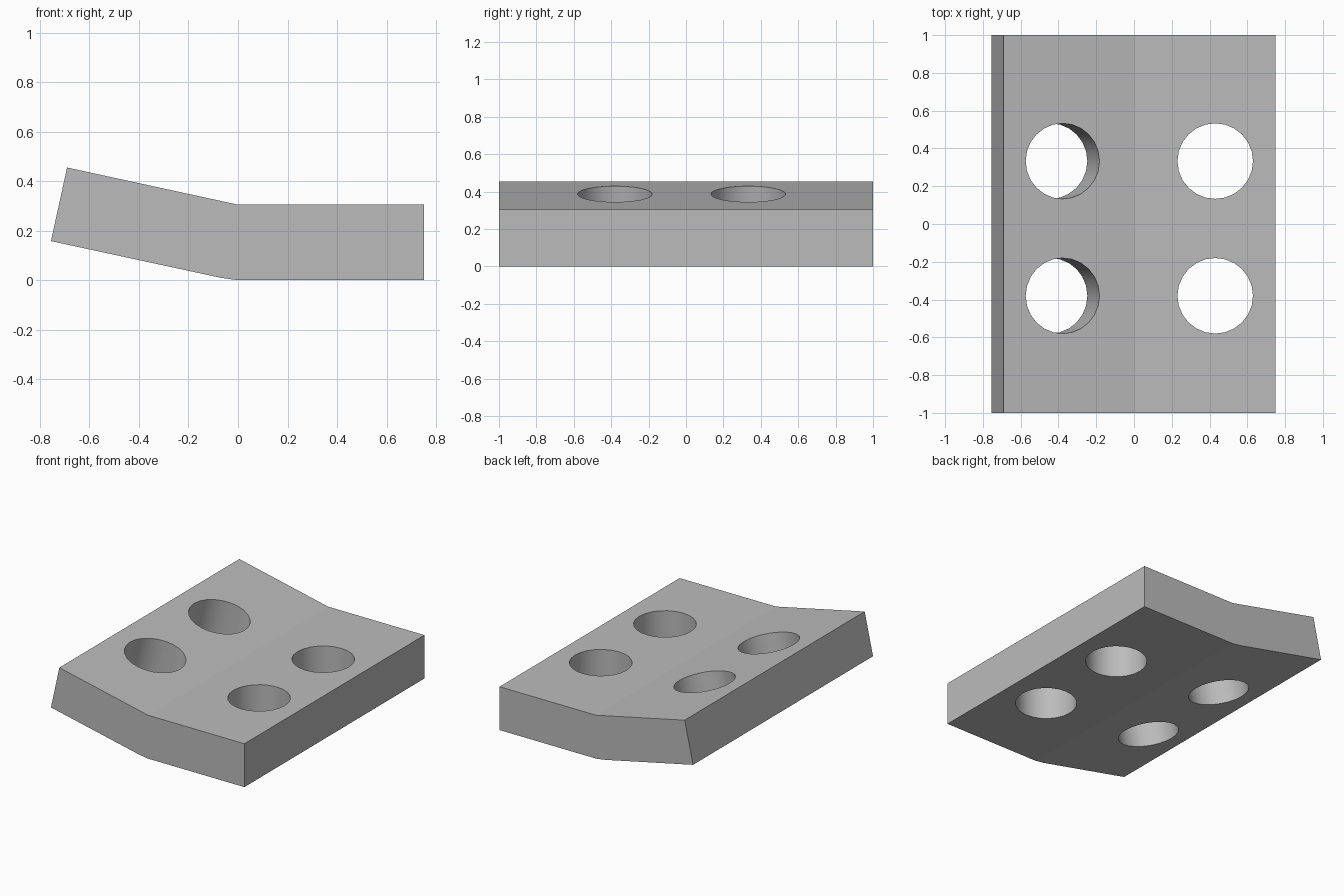
import bpy, bmesh, math
from mathutils import Matrix

cube = bpy.data.objects.get("Cube")
if cube:
    bpy.data.objects.remove(cube, do_unlink=True)

# Plain grey for the whole plate
grey = bpy.data.materials.new("plain_grey")
grey.use_nodes = True
colour = (0.5, 0.5, 0.5, 1)
grey.diffuse_color = colour
grey.node_tree.nodes["Principled BSDF"].inputs["Base Color"].default_value = colour


def make_object(name, bm):
    mesh = bpy.data.meshes.new(name)
    bm.to_mesh(mesh)
    bm.free()
    mesh.materials.append(grey)
    obj = bpy.data.objects.new(name, mesh)
    bpy.context.collection.objects.link(obj)
    return obj


# Bent plate: side profile extruded along y
profile = [(-0.69, 0.455), (-0.755, 0.158), (-0.07, 0.01), (0, 0),
           (0.75, 0), (0.75, 0.305), (0, 0.305)]
bm = bmesh.new()
face = bm.faces.new([bm.verts.new((x, -1, z)) for x, z in profile])
extruded = bmesh.ops.extrude_face_region(bm, geom=[face])["geom"]
bmesh.ops.translate(bm, vec=(0, 2, 0),
                    verts=[v for v in extruded if isinstance(v, bmesh.types.BMVert)])
bmesh.ops.recalc_face_normals(bm, faces=bm.faces)
plate = make_object("bent_plate", bm)

# Four bolt holes, each square to its wing of the plate
bend = math.atan2(0.15, 0.69)
bm = bmesh.new()
for x, z, tilt in ((-0.41, 0.24, bend), (0.43, 0.15, 0)):
    for y in (-0.38, 0.333):
        place = Matrix.Translation((x, y, z)) @ Matrix.Rotation(tilt, 4, "Y")
        bmesh.ops.create_cone(bm, cap_ends=True, segments=24, radius1=0.2,
                              radius2=0.2, depth=0.8, matrix=place)
for f in bm.faces:
    f.smooth = len(f.verts) == 4
cutter = make_object("hole_cutter", bm)
cutter.hide_render = True

cut = plate.modifiers.new("bolt_holes", "BOOLEAN")
cut.operation = "DIFFERENCE"
cut.solver = "EXACT"
cut.object = cutter
bpy.context.view_layer.objects.active = plate
bpy.ops.object.modifier_apply(modifier=cut.name)
bpy.data.objects.remove(cutter, do_unlink=True)
